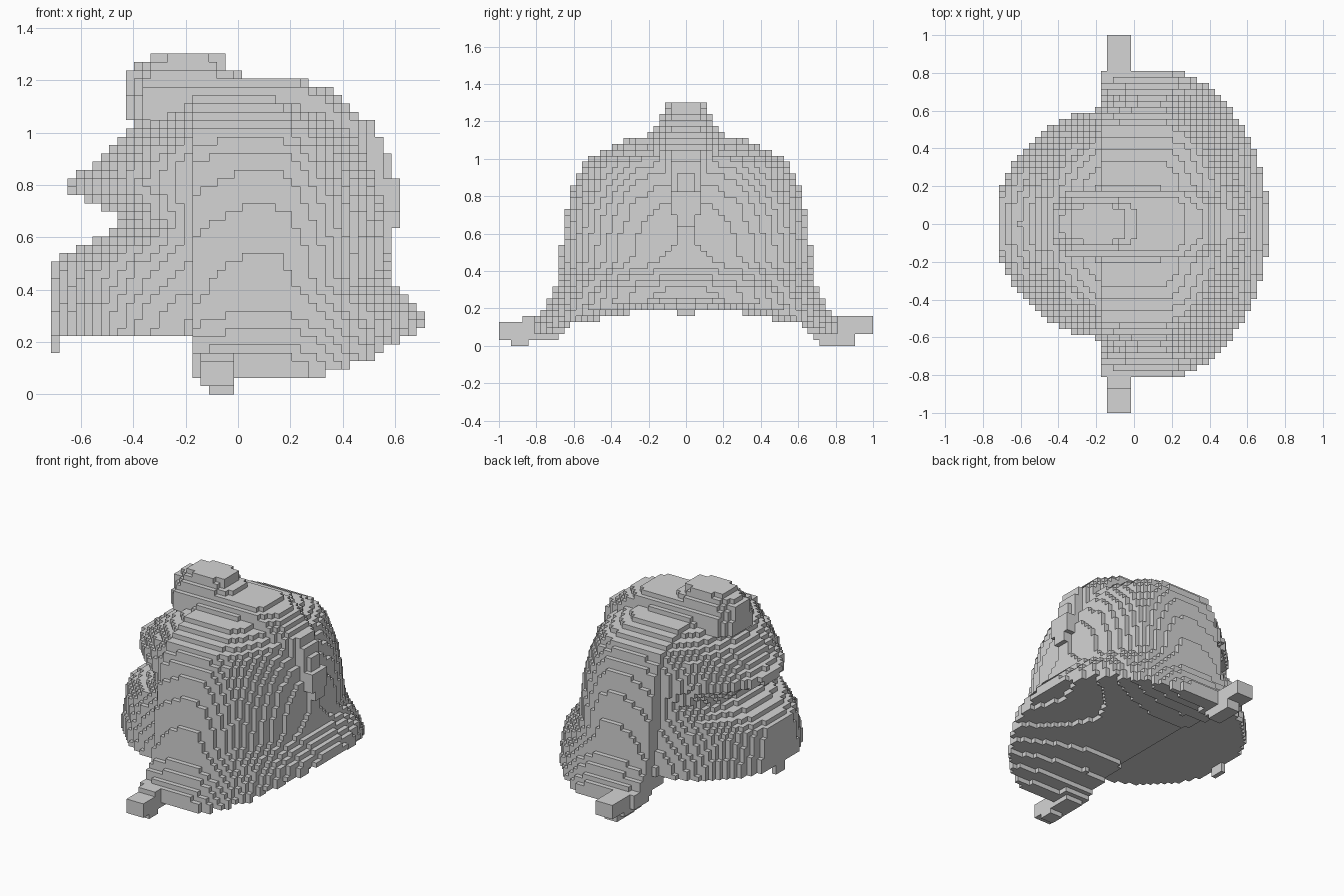
import bpy, bmesh
from mathutils import Vector

cube = bpy.data.objects.get("Cube")
if cube:
    bpy.data.objects.remove(cube, do_unlink=True)

# Block grid: counts along x, y, z and the edge of one block
N = (45, 63, 41)
BLOCK = 2.0 / 63
START = (-N[0] * BLOCK / 2, -1.0, 0.0)

grey = bpy.data.materials.new("plain_grey")
grey.use_nodes = True
grey.diffuse_color = (0.66, 0.66, 0.66, 1)
grey.node_tree.nodes["Principled BSDF"].inputs["Base Color"].default_value = (0.66, 0.66, 0.66, 1)


def lookup(profile, z):
    """Interpolate a profile of (z, values...) rows; None outside its range."""
    if z < profile[0][0] or z > profile[-1][0]:
        return None
    for low, high in zip(profile, profile[1:]):
        if z <= high[0]:
            t = (z - low[0]) / (high[0] - low[0])
            return [a + (b - a) * t for a, b in zip(low[1:], high[1:])]


def oval(x, y, a, b, p):
    return (abs(x) / a) ** p + (abs(y) / b) ** p <= 1


# Rear shell: height, reach to +x, half width in y
SHELL = [(0.0, 0.715, 0.82), (0.12, 0.715, 0.815), (0.19, 0.715, 0.77), (0.29, 0.715, 0.71),
         (0.36, 0.65, 0.69), (0.44, 0.58, 0.68), (0.60, 0.57, 0.66), (0.75, 0.55, 0.63),
         (0.85, 0.52, 0.605), (0.92, 0.49, 0.58), (1.0, 0.44, 0.53), (1.05, 0.37, 0.44),
         (1.10, 0.27, 0.33), (1.14, 0.16, 0.15)]
# Front half with jutting lip and brow: height, reach to -x, half width, roundness
FRONT = [(0.22, 0.73, 0.63, 2.1), (0.31, 0.73, 0.62, 2.1), (0.40, 0.73, 0.59, 2.0),
         (0.50, 0.72, 0.56, 2.0), (0.53, 0.67, 0.55, 2.0), (0.565, 0.62, 0.55, 2.0),
         (0.60, 0.52, 0.55, 2.0), (0.65, 0.45, 0.56, 2.1), (0.70, 0.49, 0.57, 1.9),
         (0.74, 0.56, 0.58, 1.7), (0.78, 0.66, 0.59, 1.6), (0.81, 0.66, 0.59, 1.6),
         (0.86, 0.57, 0.58, 1.8), (0.92, 0.52, 0.56, 1.9), (1.0, 0.42, 0.51, 2.0),
         (1.05, 0.34, 0.43, 2.0), (1.10, 0.23, 0.32, 2.0), (1.14, 0.12, 0.15, 2.0)]
# Crest: height, front x, rear x, half width
CREST = [(0.35, 0.30, 0.58, 0.05), (0.90, 0.20, 0.58, 0.09), (0.97, -0.39, 0.55, 0.12),
         (1.04, -0.40, 0.52, 0.16), (1.06, -0.43, 0.47, 0.19), (1.11, -0.43, 0.42, 0.19),
         (1.16, -0.43, 0.35, 0.17), (1.205, -0.43, 0.24, 0.15), (1.215, -0.42, 0.01, 0.14),
         (1.24, -0.41, 0.0, 0.13), (1.26, -0.37, -0.05, 0.12), (1.31, -0.30, -0.04, 0.115)]


def in_shell(x, y, z):
    row = lookup(SHELL, z)
    under = max(0.06, 0.195 - 0.23 * y * y + 0.12 * x * x)
    if not row or x < -0.175 or z < under:
        return False
    reach, width = row
    centre = 0.11
    return oval(x - centre, y, reach - centre if x > centre else 0.9, width, 2.1)


def in_front(x, y, z):
    row = lookup(FRONT, z)
    return bool(row) and x <= 0.02 and oval(min(x, 0), y, *row)


def in_crest(x, y, z):
    row = lookup(CREST, z)
    if not row or not row[0] <= x <= row[1]:
        return False
    # Narrow both ends of the ridge
    taper = min(1, 0.45 + (x - row[0]) * 6, 0.5 + (row[1] - x) * 6)
    return abs(y) <= row[2] * taper


def in_box(x, y, z, box):
    return all(lo <= v <= hi for v, (lo, hi) in zip((x, y, z), box))


def boxes(*items):
    return lambda x, y, z: any(in_box(x, y, z, b) for b in items)


def side_tab(sign, lift, foot):
    """Stepped tab sticking out of one side, with a small foot."""
    base = boxes(((-0.145, -0.015), (0.83, 1.0), (0.032 + lift, 0.13 + lift)),
                 ((-0.145, -0.015), (0.68, 0.86), (0.032, 0.16)),
                 ((-0.175, 0.01), (0.66, 0.82), (0.06, 0.16)),
                 ((-0.112, -0.015), foot, (0.0, 0.065)))
    return lambda x, y, z: base(x, y * sign, z)


parts = {
    "rear_shell": in_shell,
    "front_half": in_front,
    "top_crest": in_crest,
    "rear_knob": boxes(((0.45, 0.62), (-0.05, 0.05), (0.64, 0.70)),
                       ((0.45, 0.62), (-0.08, 0.08), (0.70, 0.82))),
    "chin_knob": boxes(((-0.715, -0.685), (-0.05, 0.05), (0.16, 0.24))),
    "right_side_tab": side_tab(-1, 0.0, (0.84, 0.93)),
    "left_side_tab": side_tab(1, 0.032, (0.72, 0.90)),
}

# Give every filled cell to the first part that covers it
owner = {}
for i in range(N[0]):
    for j in range(N[1]):
        for k in range(N[2]):
            point = [START[n] + (c + 0.5) * BLOCK for n, c in enumerate((i, j, k))]
            for name, inside in parts.items():
                if inside(*point):
                    owner[i, j, k] = name
                    break


def build_part(name):
    """Make the outward block faces of one part as a single mesh."""
    bm = bmesh.new()
    corners = {}

    def corner(c):
        if c not in corners:
            corners[c] = bm.verts.new(Vector([START[n] + c[n] * BLOCK for n in range(3)]))
        return corners[c]

    for cell, part in owner.items():
        if part != name:
            continue
        for axis in range(3):
            u, v = (axis + 1) % 3, (axis + 2) % 3
            for side in (0, 1):
                beyond = list(cell)
                beyond[axis] += 2 * side - 1
                if tuple(beyond) in owner:
                    continue
                loop = []
                for du, dv in ((0, 0), (1, 0), (1, 1), (0, 1)):
                    c = list(cell)
                    c[axis] += side
                    c[u] += du
                    c[v] += dv
                    loop.append(corner(tuple(c)))
                bm.faces.new(loop if side else loop[::-1])
    mesh = bpy.data.meshes.new(name)
    bm.to_mesh(mesh)
    bm.free()
    mesh.materials.append(grey)
    bpy.context.collection.objects.link(bpy.data.objects.new(name, mesh))


for part_name in parts:
    build_part(part_name)
